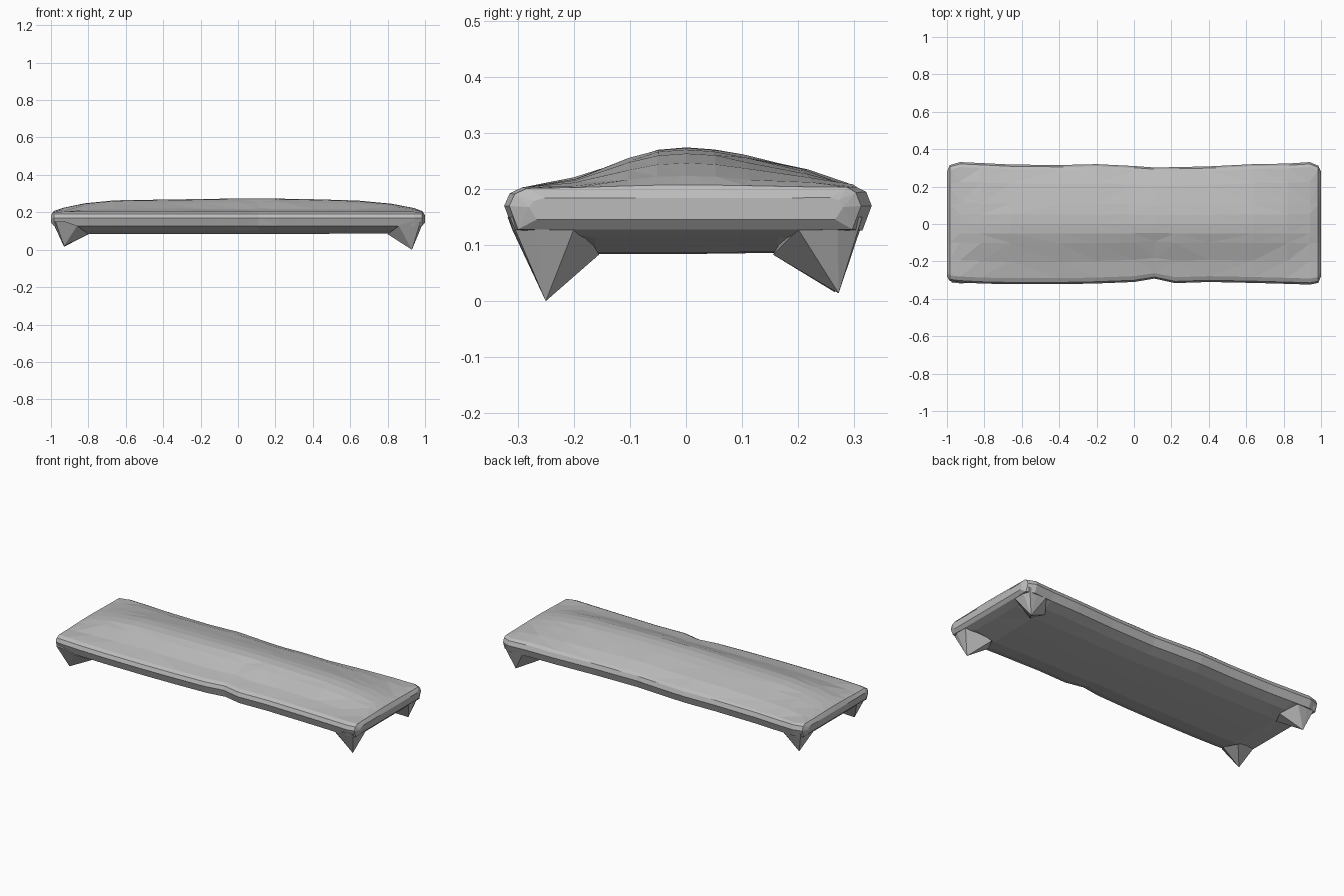
import bpy, bmesh, random
from mathutils import Vector

random.seed(4)
if "Cube" in bpy.data.objects:
    bpy.data.objects.remove(bpy.data.objects["Cube"])

stone = bpy.data.materials.new("grey_stone")
stone.use_nodes = True
colour = (0.5, 0.5, 0.5, 1)
stone.diffuse_color = colour
stone.node_tree.nodes["Principled BSDF"].inputs["Base Color"].default_value = colour


def finish(name, bm):
    bmesh.ops.recalc_face_normals(bm, faces=bm.faces)
    mesh = bpy.data.meshes.new(name)
    bm.to_mesh(mesh)
    bm.free()
    mesh.materials.append(stone)
    obj = bpy.data.objects.new(name, mesh)
    bpy.context.collection.objects.link(obj)
    return obj


# Slab cross-section, front to back: width fraction, rim height, share of crown, share of belly
section = [
    (-1, .17, 0, 0), (-.97, .192, 0, 0), (-.9, .203, 0, 0), (-.62, .203, .25, 0),
    (-.32, .203, .73, 0), (-.16, .203, .94, 0), (0, .203, 1, 0), (.16, .203, .95, 0),
    (.34, .203, .8, 0), (.68, .203, .45, 0), (.92, .205, .03, 0), (.97, .195, 0, 0),
    (1, .17, 0, 0), (.95, .126, 0, 0), (.78, .126, 0, .55), (.5, .126, 0, .95),
    (0, .126, 0, 1), (-.5, .126, 0, 1), (-.78, .126, 0, .55), (-.95, .126, 0, 0),
]

# Stations along the slab: x, front edge, back edge, crown height, belly depth, rim thickness
stations = [
    (-1, .28, .28, 0, 0, .5), (-.985, .305, .315, .006, 0, .95), (-.93, .312, .331, .022, .012, 1),
    (-.82, .318, .326, .045, .042, 1), (-.66, .322, .318, .061, .042, 1),
    (-.4, .322, .315, .065, .041, 1), (-.2, .318, .32, .068, .042, 1),
    (0, .31, .31, .071, .042, 1), (.11, .292, .302, .071, .042, 1), (.22, .316, .304, .07, .042, 1),
    (.4, .31, .308, .067, .041, 1), (.64, .315, .32, .06, .04, 1),
    (.82, .32, .323, .043, .04, 1), (.94, .324, .331, .02, .012, 1),
    (.985, .315, .312, .006, 0, .95), (1, .28, .28, 0, 0, .5),
]

bm = bmesh.new()
rings = []
for x, front, back, crown, belly, thick in stations:
    ring = []
    for v, z, top, low in section:
        y = v * (back if v > 0 else front)
        height = .165 + (z - .165) * thick + top * crown - low * belly
        # Worn, slightly uneven top surface
        wear = random.uniform(-.004, .002) if 0 < top < .9 and abs(x) < .95 else 0
        ring.append(bm.verts.new((x, y, height + wear)))
    rings.append(ring)
count = len(section)
for a, b in zip(rings, rings[1:]):
    for i in range(count):
        j = (i + 1) % count
        bm.faces.new((a[i], a[j], b[j], b[i]))
bm.faces.new(rings[0])
bm.faces.new(rings[-1])
bmesh.ops.triangulate(bm, faces=bm.faces)
finish("slab", bm)


# Tapered corner feet: a faceted spike buried in the underside of the slab
def foot(name, sx, sy, tip_y, tip_z):
    bm = bmesh.new()
    root = [(.992, .27, .15), (.975, .314, .15), (.92, .318, .15), (.86, .31, .128),
            (.8, .23, .083), (.84, .155, .083), (.92, .18, .125), (.982, .2, .128)]
    points = [Vector((sx * x, sy * y, z)) for x, y, z in root]
    points.append(Vector((sx * .93, sy * tip_y, tip_z)))
    points.append(Vector((sx * .89, sy * .225, .07)))
    verts = [bm.verts.new(p) for p in points]
    result = bmesh.ops.convex_hull(bm, input=verts)
    loose = [v for v in result["geom_interior"] if isinstance(v, bmesh.types.BMVert)]
    bmesh.ops.delete(bm, geom=loose, context="VERTS")
    finish(name, bm)


foot("front_left_foot", 1, -1, .25, 0)
foot("back_left_foot", 1, 1, .272, .014)
foot("front_right_foot", -1, -1, .255, .02)
foot("back_right_foot", -1, 1, .265, .016)
